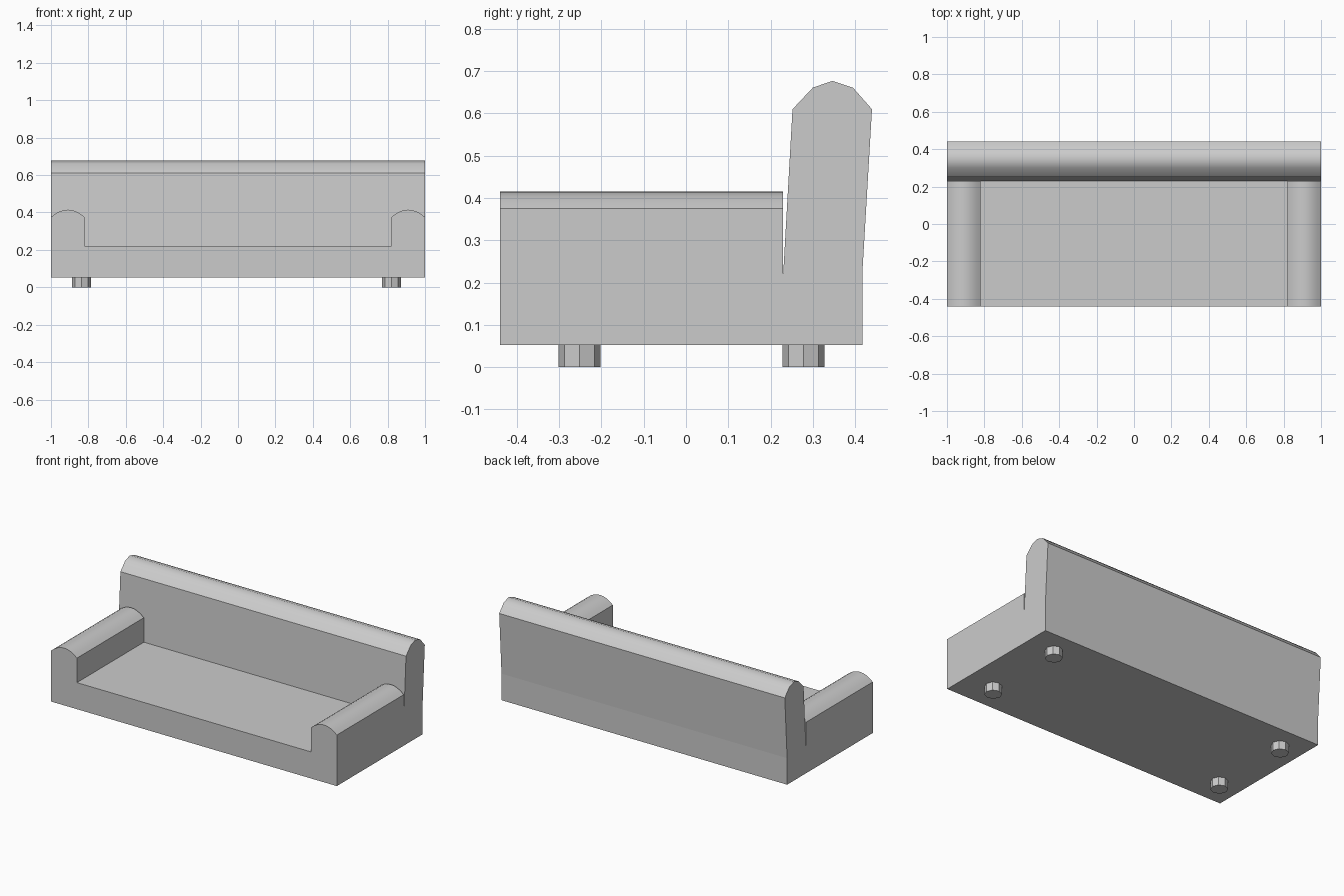
import bpy, bmesh

if "Cube" in bpy.data.objects:
    bpy.data.objects.remove(bpy.data.objects["Cube"])


def finish(bm, name):
    bmesh.ops.remove_doubles(bm, verts=bm.verts, dist=1e-5)
    bmesh.ops.recalc_face_normals(bm, faces=bm.faces)
    mesh = bpy.data.meshes.new(name)
    bm.to_mesh(mesh)
    bm.free()
    obj = bpy.data.objects.new(name, mesh)
    bpy.context.collection.objects.link(obj)
    return obj


def sweep(bm, profile, stations, place, smooth, skip=lambda seg, span: False):
    """Sweep a closed 2D profile through stations, with capped ends.
    smooth: set of profile segments shaded smooth."""
    rings = [[bm.verts.new(place(s, p)) for p in profile] for s in stations]
    n = len(profile)
    for k in range(len(rings) - 1):
        for i in range(n):
            if skip(i, k):
                continue
            j = (i + 1) % n
            f = bm.faces.new((rings[k][i], rings[k][j], rings[k + 1][j], rings[k + 1][i]))
            f.smooth = i in smooth
    bm.faces.new(rings[0])
    bm.faces.new(rings[-1])


SEAT_Z, ARM_X, FRONT_Y, BACK_Y = 0.22, 0.82, -0.44, 0.23

# Base and leaning backrest: one side profile (y, z) swept along x,
# leaving the seat open where the arms rise out of it
side = [(FRONT_Y, 0.052), (0.417, 0.052), (0.417, 0.22), (0.44, 0.61),
        (0.395, 0.661), (0.346, 0.677), (0.30, 0.661), (0.252, 0.61),
        (BACK_Y, SEAT_Z), (FRONT_Y, SEAT_Z)]
bm = bmesh.new()
sweep(bm, side, [-1, -ARM_X, ARM_X, 1], lambda x, p: (x, p[0], p[1]),
      {3, 4, 5, 6}, skip=lambda seg, span: seg == 8 and span != 1)
finish(bm, "base_and_backrest")

# Arms with a crowned top, open underneath
STEPS = 8
crown = []
for i in range(STEPS + 1):
    u = 2 * i / STEPS - 1
    crown.append((0.91 + 0.09 * u, 0.375 + 0.04 * (1 - u * u)))
arm = crown + [(1.0, SEAT_Z), (ARM_X, SEAT_Z)]
for name, sign in (("left_arm", -1), ("right_arm", 1)):
    bm = bmesh.new()
    sweep(bm, arm, [FRONT_Y, BACK_Y], lambda y, p: (sign * p[0], y, p[1]),
          set(range(STEPS)), skip=lambda seg, span: seg == STEPS + 1)
    finish(bm, name)

# Four short eight-sided feet
for side_name, x in (("left", -0.837), ("right", 0.821)):
    for end_name, y in (("front", -0.252), ("back", 0.278)):
        bpy.ops.mesh.primitive_cylinder_add(vertices=8, radius=0.05, depth=0.052,
                                            location=(x, y, 0.026))
        bpy.context.object.name = f"{end_name}_{side_name}_foot"
